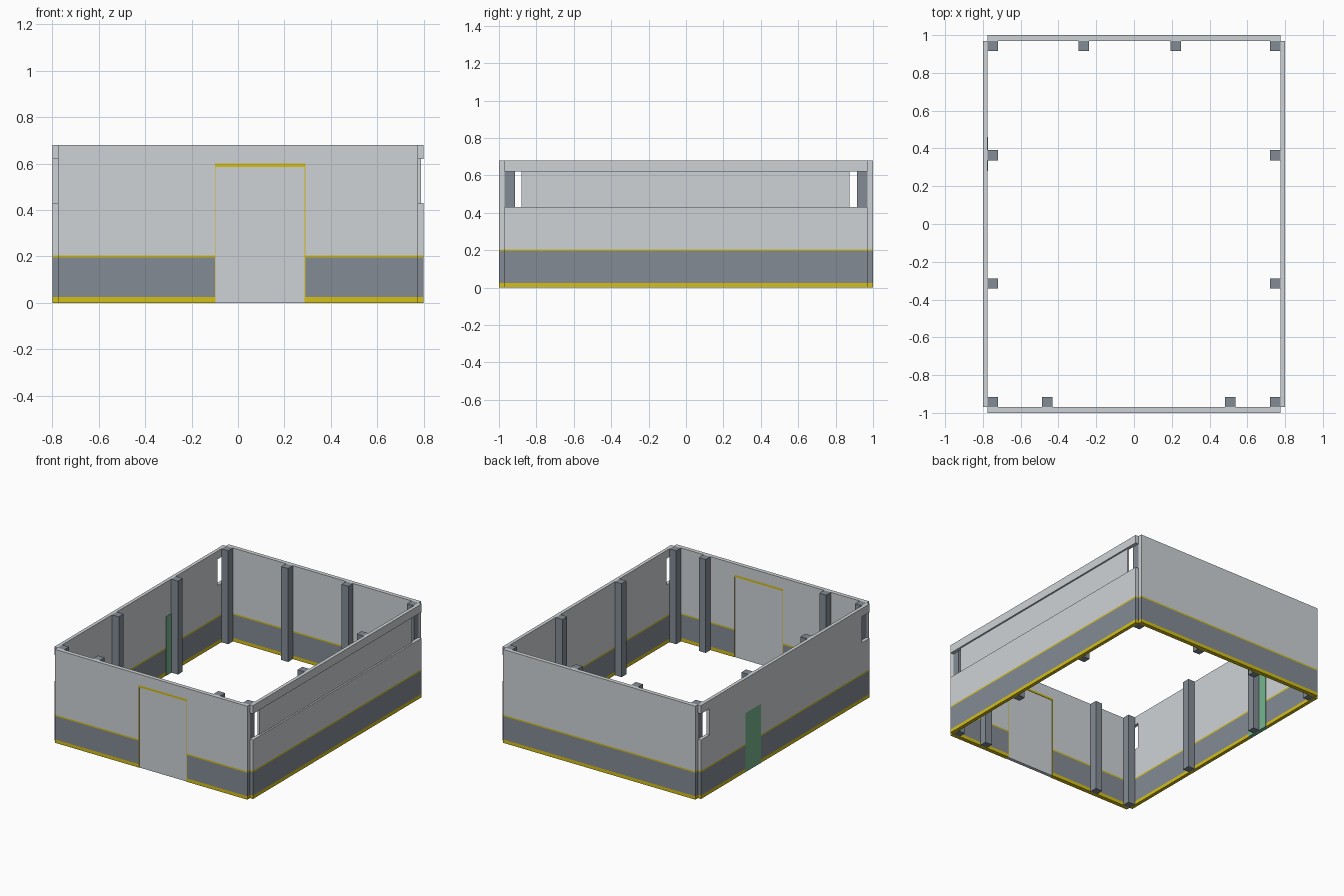
import bpy
import bmesh
from mathutils import Vector

old = bpy.data.objects.get("Cube")
if old:
    bpy.data.objects.remove(old, do_unlink=True)


def material(name, r, g, b):
    m = bpy.data.materials.new(name)
    m.use_nodes = True
    m.diffuse_color = (r, g, b, 1)
    m.node_tree.nodes["Principled BSDF"].inputs["Base Color"].default_value = (r, g, b, 1)
    return m


GRAY = material("light gray wall", 0.62, 0.65, 0.67)
DARK = material("slate gray", 0.225, 0.26, 0.295)
YELLOW = material("yellow trim", 0.66, 0.52, 0.008)
GREEN = material("green door", 0.18, 0.46, 0.27)

H = 0.68                      # wall height
X_OUT, X_IN = 0.80, 0.775     # side wall faces
Y_OUT, Y_IN = 1.0, 0.97       # end wall faces
SILL, HEAD = 0.43, 0.62       # window strip
BANDS = (0.025, 0.195, 0.205) # painted band edges


def box(name, x, y, z, mats, banded=False):
    """Box between (min, max) ranges; banded boxes get painted stripes by height."""
    bm = bmesh.new()
    bmesh.ops.create_cube(bm, size=1)
    size = Vector([r[1] - r[0] for r in (x, y, z)])
    mid = Vector([(r[1] + r[0]) / 2 for r in (x, y, z)])
    for v in bm.verts:
        v.co = Vector([a * b for a, b in zip(v.co, size)]) + mid
    if banded:
        for level in BANDS:
            bmesh.ops.bisect_plane(bm, geom=bm.verts[:] + bm.edges[:] + bm.faces[:],
                                   plane_co=(0, 0, level), plane_no=(0, 0, 1))
        for f in bm.faces:
            h = f.calc_center_median().z
            if h < BANDS[0] or BANDS[1] < h < BANDS[2]:
                f.material_index = 2
            elif h < BANDS[1]:
                f.material_index = 1
    mesh = bpy.data.meshes.new(name)
    bm.to_mesh(mesh)
    bm.free()
    for m in mats:
        mesh.materials.append(m)
    ob = bpy.data.objects.new(name, mesh)
    bpy.context.collection.objects.link(ob)
    return ob


PAINT = (GRAY, DARK, YELLOW)
FRONT = (-Y_OUT, -Y_IN)
LEFT = (X_IN, X_OUT)
RIGHT = (-X_OUT, -X_IN)

# Back wall
box("back_wall", (-X_IN, X_IN), (Y_IN, Y_OUT), (0, H), PAINT, True)

# Front wall around the main door
D0, D1, DOOR_TOP, LINTEL_TOP = -0.10, 0.29, 0.585, 0.60
box("front_wall_right", (-X_IN, D0), FRONT, (0, H), PAINT, True)
box("front_wall_left", (D1, X_IN), FRONT, (0, H), PAINT, True)
box("front_wall_over_door", (D0, D1), FRONT, (LINTEL_TOP, H), (GRAY,))
box("main_door_lintel", (D0, D1), FRONT, (DOOR_TOP, LINTEL_TOP), (YELLOW,))
TRIM = 0.003
box("main_door", (D0 + TRIM, D1 - TRIM), (-Y_OUT + TRIM, -Y_IN - TRIM),
    (0, DOOR_TOP), (GRAY,))
for name, a in (("right", D0), ("left", D1 - TRIM)):
    box("main_door_jamb_" + name, (a, a + TRIM), FRONT, (0, DOOR_TOP), (YELLOW,))

# Side walls: lower wall, window strip panel and top beam
FULL = (-Y_IN, Y_IN)
PANEL = (-0.88, 0.873)
G0, G1 = 0.28, 0.46
box("left_wall", LEFT, FULL, (0, SILL), PAINT, True)
box("left_window_panel", (X_IN, 0.788), PANEL, (SILL, HEAD), (GRAY,))
box("right_wall_front", RIGHT, (-Y_IN, G0), (0, SILL), PAINT, True)
box("right_wall_back", RIGHT, (G1, Y_IN), (0, SILL), PAINT, True)
box("right_window_panel", RIGHT, PANEL, (SILL, HEAD), (GRAY,))
for name, span in (("left", LEFT), ("right", RIGHT)):
    box(name + "_top_beam", span, FULL, (HEAD, H), (GRAY,))

# Small side door
box("side_door", (-X_OUT, -X_IN + TRIM), (G0, G1), (0, SILL), (GREEN,))

# Pillars along the inside faces
P = 0.0275
places = [(x, -Y_IN + P) for x in (-X_IN + P, -0.46, 0.51, X_IN - P)]
places += [(x, Y_IN - P) for x in (-X_IN + P, -0.265, 0.22, X_IN - P)]
places += [(s * (X_IN - P), y) for s in (-1, 1) for y in (0.365, -0.315)]
for i, (x, y) in enumerate(places):
    box(f"pillar_{i + 1}", (x - P, x + P), (y - P, y + P), (0, H), (DARK,))
